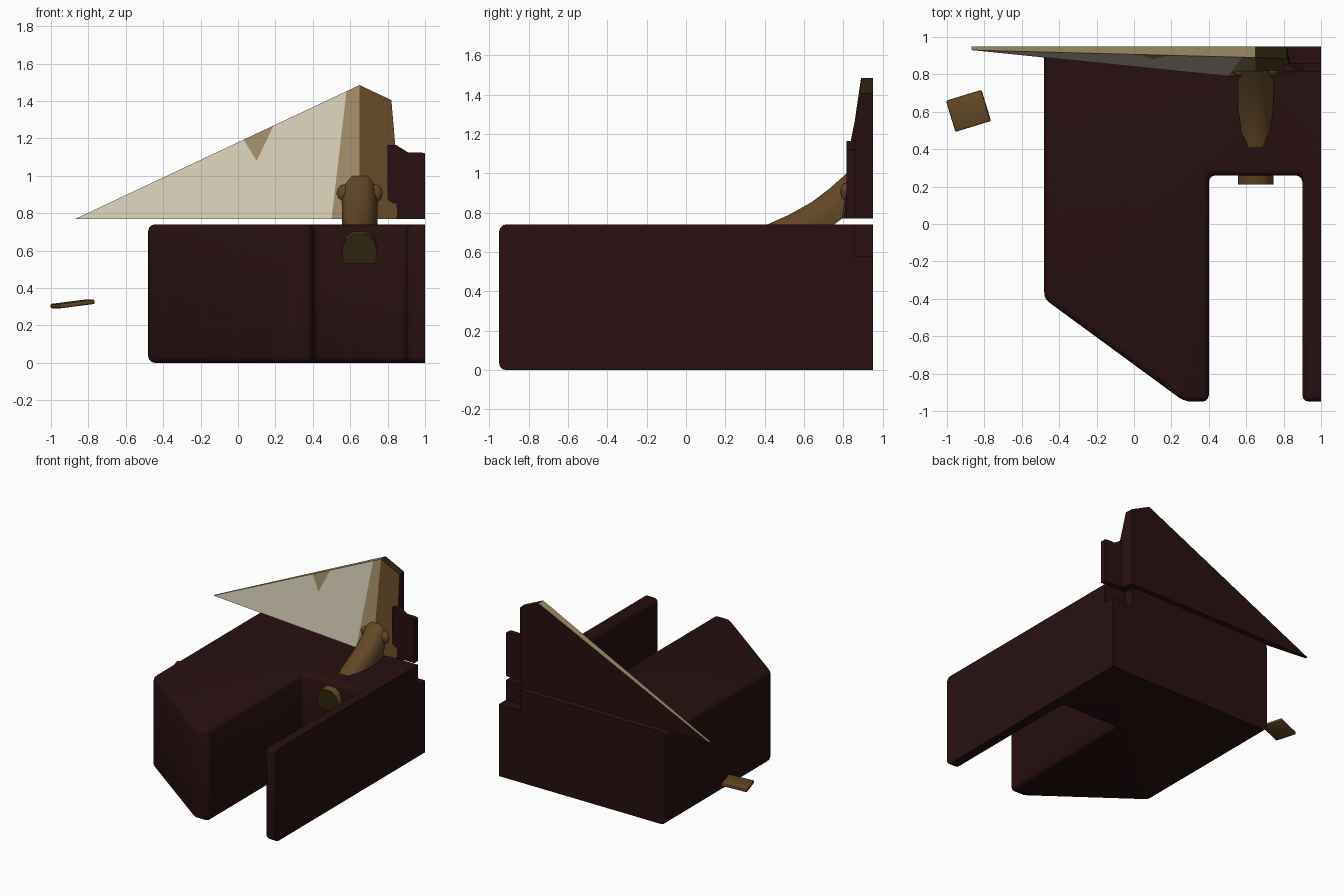
import bpy, bmesh, math
from mathutils import Vector, Matrix

cube = bpy.data.objects.get("Cube")
if cube:
    bpy.data.objects.remove(cube, do_unlink=True)


def material(name, rgb):
    m = bpy.data.materials.new(name)
    m.use_nodes = True
    m.diffuse_color = (*rgb, 1)
    m.node_tree.nodes["Principled BSDF"].inputs["Base Color"].default_value = (*rgb, 1)
    return m


MAROON = material("dark maroon", (0.021, 0.005, 0.005))
BROWN = material("brown", (0.125, 0.063, 0.02))
TAN = material("tan", (0.34, 0.26, 0.135))
CREAM = material("cream", (0.66, 0.6, 0.46))
OLIVE = material("dark olive", (0.026, 0.018, 0.005))


def finish(name, bm, mats, angle=None):
    bmesh.ops.recalc_face_normals(bm, faces=bm.faces[:])
    me = bpy.data.meshes.new(name)
    bm.to_mesh(me)
    bm.free()
    for m in mats:
        me.materials.append(m)
    ob = bpy.data.objects.new(name, me)
    bpy.context.collection.objects.link(ob)
    if angle:
        bpy.ops.object.select_all(action='DESELECT')
        ob.select_set(True)
        bpy.context.view_layer.objects.active = ob
        bpy.ops.object.shade_smooth_by_angle(angle=math.radians(angle))
    return ob


def prism(points, shift):
    """Closed solid from a planar outline moved along shift."""
    bm = bmesh.new()
    face = bm.faces.new([bm.verts.new(p) for p in points])
    ext = bmesh.ops.extrude_face_region(bm, geom=[face])
    bmesh.ops.translate(bm, vec=shift,
                        verts=[g for g in ext["geom"] if isinstance(g, bmesh.types.BMVert)])
    bmesh.ops.recalc_face_normals(bm, faces=bm.faces[:])
    return bm


def box(lo, hi):
    (a, b, c), (d, e, f) = lo, hi
    return prism([(a, b, c), (d, b, c), (d, e, c), (a, e, c)], (0, 0, f - c))


def round_edges(bm, width, segments=3):
    bmesh.ops.bevel(bm, geom=bm.edges[:], offset=width, segments=segments,
                    profile=0.5, affect='EDGES', clamp_overlap=True)


def slice_off(bm, co, normal):
    cut = bmesh.ops.bisect_plane(bm, geom=bm.verts[:] + bm.edges[:] + bm.faces[:],
                                 plane_co=co, plane_no=normal, clear_outer=True)
    edges = [g for g in cut["geom_cut"] if isinstance(g, bmesh.types.BMEdge)]
    bmesh.ops.holes_fill(bm, edges=edges)


# Body: rounded block with a deep slot, sliced flat at the side and back
outline = [(-0.48, 1.1), (-0.48, -0.4), (0.27, -0.95), (0.4, -0.95), (0.4, 0.26),
           (0.9, 0.26), (0.9, -0.95), (1.2, -0.95), (1.2, 1.1)]
bm = prism([(x, y, 0) for x, y in outline], (0, 0, 0.74))
round_edges(bm, 0.035)
slice_off(bm, (1, 0, 0), (1, 0, 0))
slice_off(bm, (0, 0.95, 0), (0, 1, 0))
body = finish("body", bm, [MAROON], 35)

# Back corner notch
notch = finish("notch_cutter", box((0.81, 0.86, 0.58), (1.2, 1.2, 1)), [MAROON])
notch.hide_render = True
notch.hide_set(True)
notch.display_type = 'WIRE'
mod = body.modifiers.new("notch", 'BOOLEAN')
mod.object = notch
mod.operation = 'DIFFERENCE'
mod.solver = 'EXACT'

# Fan: sloped painted front, flat dark back
tip, low = Vector((-0.87, 0.93, 0.77)), Vector((0.5, 0.79, 0.77))
apex = Vector((0.65, 0.89, 1.485))
normal = (low - tip).cross(apex - tip)


def on_front(x, z):
    y = tip.y - (normal.x * (x - tip.x) + normal.z * (z - tip.z)) / normal.y
    return Vector((x, y, z))


def on_rim(x):
    return on_front(x, tip.z + (x - tip.x) * (apex.z - tip.z) / (apex.x - tip.x))


pts = {"tip": tip, "low": low, "mark_a": on_rim(0.03), "mark_b": on_rim(0.19),
       "mark_c": on_front(0.1, 1.08), "band": on_rim(0.58), "apex": apex,
       "mid": Vector((0.65, 0.785, 0.77)), "shoulder": Vector((0.82, 0.885, 1.405)),
       "step": Vector((0.842, 0.835, 1.15)), "foot": Vector((0.85, 0.805, 0.77))}
bm = bmesh.new()
front = {k: bm.verts.new(p) for k, p in pts.items()}
back = {k: bm.verts.new((min(p.x, 0.815), 0.95, p.z)) for k, p in pts.items() if k != "mark_c"}


def paint(names, slot):
    bm.faces.new([front[n] for n in names.split()]).material_index = slot


paint("tip low band mark_b mark_c mark_a", 3)
paint("mark_a mark_c mark_b", 2)
paint("low mid apex band", 2)
paint("mid foot step shoulder apex", 1)
ring = "tip mark_a mark_b band apex shoulder step foot mid low".split()
rim_slots = [2, 2, 2, 2, 4, 0, 0, 0, 0, 0]
for a, b, slot in zip(ring, ring[1:] + ring[:1], rim_slots):
    bm.faces.new([front[a], front[b], back[b], back[a]]).material_index = slot
bm.faces.new([back[n] for n in ring])
finish("fan", bm, [MAROON, BROWN, TAN, CREAM, OLIVE])

# Small side plate beside the fan
side = [(0.8, 0.77), (1.0, 0.77), (1.0, 1.12), (0.98, 1.125), (0.91, 1.125),
        (0.845, 1.165), (0.8, 1.165)]
finish("side_plate", prism([(x, 0.815, z) for x, z in side], (0, 0.045, 0)), [MAROON])

# Horn: flat-bottomed arch swept along a rising curve
arch = [(-0.085, -0.08), (-0.095, -0.01), (-0.075, 0.05), (-0.035, 0.08),
        (0.035, 0.08), (0.075, 0.05), (0.095, -0.01), (0.085, -0.08)]
path = [Vector(p) for p in [(0.65, 0.21, 0.61), (0.65, 0.32, 0.632), (0.65, 0.44, 0.665),
                            (0.65, 0.56, 0.718), (0.65, 0.68, 0.785), (0.65, 0.78, 0.86),
                            (0.65, 0.87, 0.94)]]
bm = bmesh.new()
rings = []
for i, p in enumerate(path):
    t = (path[min(i + 1, len(path) - 1)] - path[max(i - 1, 0)]).normalized()
    if i == 0:
        t = Vector((0, 1, 0))
    up = Vector((0, -t.z, t.y))
    rings.append([bm.verts.new(p + Vector((x, 0, 0)) + up * h) for x, h in arch])
for r, s in zip(rings, rings[1:]):
    for i in range(len(arch)):
        j = (i + 1) % len(arch)
        bm.faces.new([r[i], r[j], s[j], s[i]])
bm.faces.new(rings[0]).material_index = 1
bm.faces.new(rings[-1])
finish("horn", bm, [BROWN, OLIVE], 50)

# Rounded bumps on both sides of the horn base
for name, x in (("horn_bump_right", 0.57), ("horn_bump_left", 0.73)):
    bm = bmesh.new()
    bmesh.ops.create_uvsphere(bm, u_segments=10, v_segments=6, radius=1)
    bmesh.ops.transform(bm, verts=bm.verts[:], matrix=Matrix.Translation((x, 0.82, 0.905))
                        @ Matrix.Diagonal((0.045, 0.035, 0.05, 1)))
    finish(name, bm, [BROWN], 40)

# Loose tilted tile
bm = box((-0.1, -0.087, -0.012), (0.1, 0.087, 0.012))
round_edges(bm, 0.008, 2)
bmesh.ops.transform(bm, verts=bm.verts[:], matrix=Matrix.Translation((-0.885, 0.605, 0.315))
                    @ Matrix.Rotation(math.radians(17), 4, 'Z')
                    @ Matrix.Rotation(math.radians(-7), 4, 'Y'))
finish("tile", bm, [BROWN], 35)
